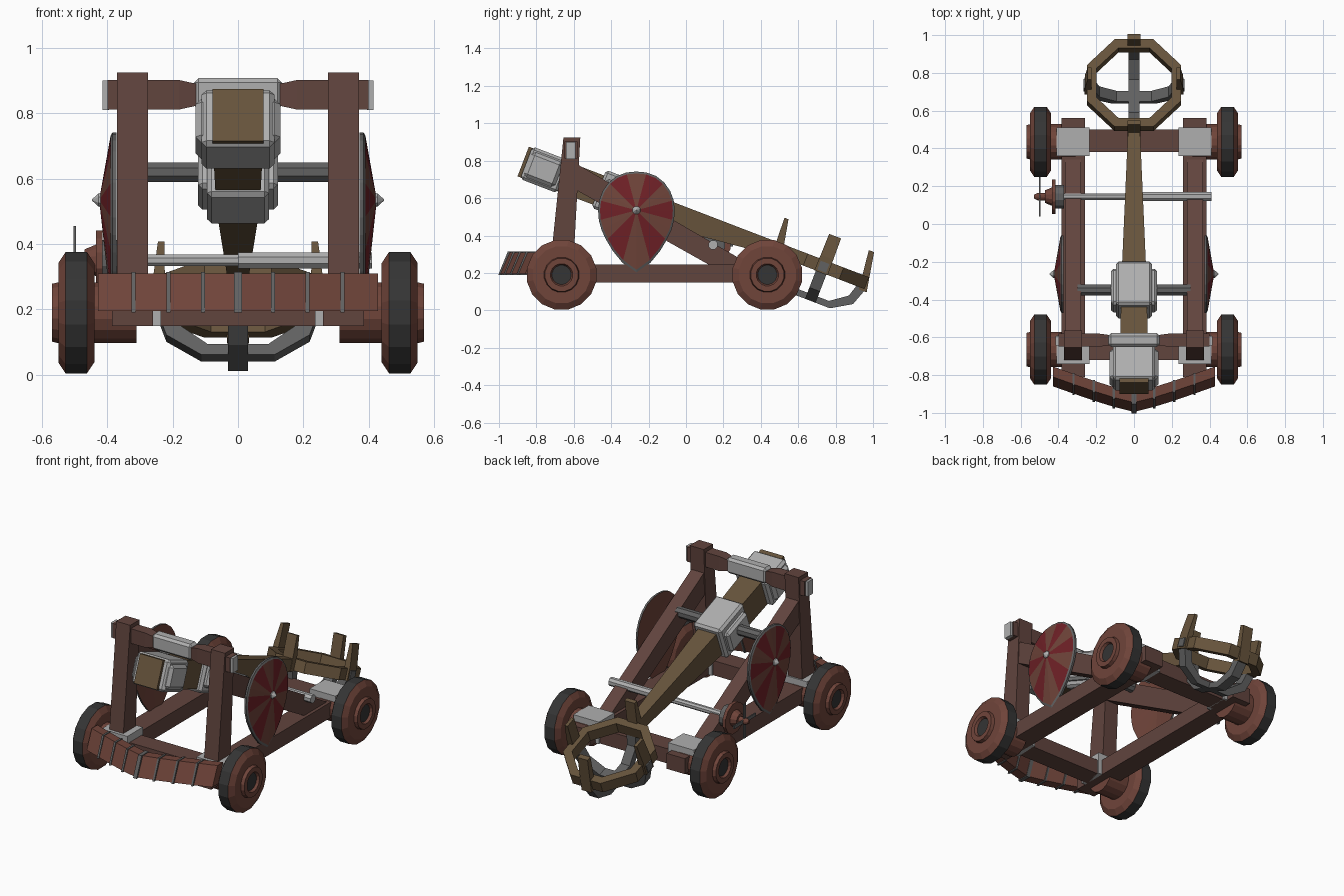
import bpy, bmesh, math
from mathutils import Matrix, Vector

if "Cube" in bpy.data.objects:
    bpy.data.objects.remove(bpy.data.objects["Cube"])


def material(name, *rgb):
    m = bpy.data.materials.new(name)
    m.diffuse_color = (*rgb, 1)
    m.use_nodes = True
    m.node_tree.nodes["Principled BSDF"].inputs["Base Color"].default_value = m.diffuse_color
    return m


TIMBER = material("timber", 0.12, 0.058, 0.048)
WHEEL = material("wheel_wood", 0.16, 0.058, 0.042)
ARM = material("arm_wood", 0.135, 0.088, 0.045)
STEEL = material("steel", 0.43, 0.43, 0.43)
IRON = material("iron", 0.12, 0.12, 0.12)
BLACK = material("tread", 0.035, 0.035, 0.035)
RED = material("red_paint", 0.16, 0.015, 0.02)

# Throwing-arm frame: y runs down the arm, z is normal to it
TILT = Matrix.Translation((0, -0.84, 0.875)) @ Matrix.Rotation(math.radians(-21), 4, 'X')
FLAT = Matrix.Identity(4)


def build(name, verts, faces, mats, ids=None, frame=FLAT, bevel=0):
    me = bpy.data.meshes.new(name)
    me.from_pydata([frame @ Vector(v) for v in verts], [], faces)
    for m in mats:
        me.materials.append(m)
    for p in me.polygons:
        p.material_index = ids[p.index] if ids else 0
    bm = bmesh.new()
    bm.from_mesh(me)
    bmesh.ops.recalc_face_normals(bm, faces=bm.faces)
    bm.to_mesh(me)
    bm.free()
    ob = bpy.data.objects.new(name, me)
    bpy.context.collection.objects.link(ob)
    if bevel:
        mod = ob.modifiers.new("chamfer", 'BEVEL')
        mod.width, mod.segments = bevel, 1
    return ob


def loft(name, rings, mat, frame=FLAT, closed=False, bevel=0, seg_mats=None):
    """Skin a row of equal-sized sections; caps the ends unless closed."""
    n, k = len(rings[0]), len(rings)
    faces, ids = [], []
    for i in range(k if closed else k - 1):
        for j in range(n):
            a, b, t = i * n, (i + 1) % k * n, (j + 1) % n
            faces.append((a + j, a + t, b + t, b + j))
            ids.append(seg_mats[i] if seg_mats else 0)
    if not closed:
        faces += [tuple(range(n)), tuple(range((k - 1) * n, k * n))]
        ids += [0, ids[-1]]
    mats = mat if isinstance(mat, list) else [mat]
    return build(name, [v for r in rings for v in r], faces, mats, ids, frame, bevel)


def prism(name, x0, x1, yz, mat, **kw):
    return loft(name, [[(x, y, z) for y, z in yz] for x in (x0, x1)], mat, **kw)


def box(name, x, y, z, mat, **kw):
    return prism(name, *x, [(y[0], z[0]), (y[1], z[0]), (y[1], z[1]), (y[0], z[1])], mat, **kw)


def lathe(name, prof, y, z, n, mat, seg_mats=None):
    """Revolve (x, radius) points about an axle along x."""
    angs = [2 * math.pi * (i + 0.5) / n for i in range(n)]
    rings = [[(x, y + r * math.cos(a), z + r * math.sin(a)) for a in angs] for x, r in prof]
    return loft(name, rings, mat, seg_mats=seg_mats)


def mirror_range(s, a, b):
    return (s * a, s * b)


for s, side in ((-1, "left"), (1, "right")):
    # Wheels with hubs, and saddles over the rails
    for end, y in (("front", -0.665), ("rear", 0.435)):
        prof = [(0.31, 0.095), (0.44, 0.095), (0.44, 0.155), (0.462, 0.189), (0.528, 0.189),
                (0.55, 0.155), (0.55, 0.095), (0.57, 0.09), (0.57, 0.06), (0.555, 0.052), (0.555, 0.01)]
        lathe(f"{end}_wheel_{side}", [(s * x, r) for x, r in prof], y, 0.19, 16, [WHEEL, BLACK],
              [0, 0, 0, 1, 0, 0, 0, 0, 0, 1])
        ys = (y - 0.075, y + 0.075)
        box(f"{end}_saddle_top_{side}", mirror_range(s, 0.235, 0.41), ys, (0.24, 0.285), STEEL)
        box(f"{end}_saddle_inner_{side}", mirror_range(s, 0.235, 0.26), ys, (0.15, 0.25), STEEL)
        box(f"{end}_saddle_outer_{side}", mirror_range(s, 0.385, 0.41), ys, (0.15, 0.25), STEEL)

    # Side frame
    box(f"side_rail_{side}", mirror_range(s, 0.26, 0.385), (-0.81, 0.56), (0.15, 0.245), TIMBER)
    prism(f"upright_{side}", s * 0.275, s * 0.37,
          [(-0.73, 0.2), (-0.605, 0.2), (-0.565, 0.925), (-0.655, 0.925)], TIMBER)
    prism(f"brace_{side}", s * 0.28, s * 0.365,
          [(-0.64, 0.815), (-0.67, 0.69), (0.2, 0.2), (0.42, 0.2)], TIMBER)
    box(f"top_beam_cap_{side}", mirror_range(s, 0.395, 0.415), (-0.642, -0.592), (0.81, 0.9), STEEL)

    # Shield: painted wedges on a shallow cone, iron rim, steel boss
    half = [.207, .209, .211, .21, .208, .206, .205, .208, .215, .227, .252, .29, .335]
    radii = half + half[-2:0:-1]
    verts, faces, ids = [(s * 0.425, -0.265, 0.535), (s * 0.40, -0.265, 0.535)], [], []
    for i, r in enumerate(radii):
        a = i * math.pi / 12
        for x, k in ((0.390, 0.95), (0.384, 1), (0.372, 1)):
            verts.append((s * x, -0.265 + k * r * math.sin(a), 0.535 + k * r * math.cos(a)))
    for i in range(24):
        a, b = 2 + 3 * i, 2 + 3 * ((i + 1) % 24)
        faces += [(0, a, b), (a, a + 1, b + 1, b), (a + 1, a + 2, b + 2, b + 1), (a + 2, 1, b + 2)]
        ids += [(i + 1) // 2 % 2, 2, 2, 0]
    build(f"shield_{side}", verts, faces, [WHEEL, RED, IRON], ids)
    lathe(f"shield_boss_{side}", [(s * 0.41, 0.024), (s * 0.427, 0.022), (s * 0.447, 0.002)],
          -0.265, 0.535, 8, STEEL)

# Cross beams
box("front_cross_beam", (-0.38, 0.38), (-0.72, -0.6), (0.15, 0.24), TIMBER)
box("rear_cross_beam", (-0.4, 0.4), (0.38, 0.5), (0.15, 0.24), TIMBER)
loft("top_beam", [[(x, -0.615 - h, 0.857 - v), (x, -0.615 + h, 0.857 - v),
                   (x, -0.615 + h, 0.857 + v), (x, -0.615 - h, 0.857 + v)]
                  for x, h, v in ((-0.4, .034, .045), (-0.18, .034, .045), (-0.12, .026, .032),
                                  (0.12, .026, .032), (0.18, .034, .045), (0.4, .034, .045))], TIMBER)
box("top_beam_sleeve", (-0.135, 0.135), (-0.65, -0.578), (0.812, 0.908), STEEL, bevel=0.014)

# Curved ram: leaning planks with straps over the joints
bow = [(0, -0.965), (0.107, -0.938), (0.213, -0.905), (0.32, -0.868), (0.428, -0.83)]
bow = [(-x, y) for x, y in bow[:0:-1]] + bow
loft("front_ram", [[(x, y - 0.03, 0.195), (x, y + 0.03, 0.195), (x, y + 0.075, 0.31), (x, y + 0.02, 0.31)]
                   for x, y in bow], WHEEL)
for i, (x, y) in enumerate(bow[1:-1]):
    w = 0.012 if x == 0 else 0.006
    prism(f"ram_strap_{i}", x - w, x + w, [(y - 0.038, 0.19), (y + 0.034, 0.19), (y + 0.08, 0.314), (y + 0.012, 0.314)], IRON)

# Throwing arm with counterweight, collar and pivot
loft("throwing_arm", [[(-h, u, d), (h, u, d), (h, u, 0), (-h, u, 0)]
                      for u, h, d in ((0, .078, -.17), (.6, .066, -.165), (1.47, .03, -.07))], ARM, frame=TILT)
box("counterweight", (-0.13, 0.13), (0.028, 0.205), (-0.158, -0.015), STEEL, frame=TILT, bevel=0.018)
box("counterweight_band", (-0.112, 0.112), (0.018, 0.23), (-0.178, 0.008), STEEL, frame=TILT, bevel=0.015)
box("arm_collar", (-0.095, 0.095), (0.43, 0.68), (-0.185, 0.032), STEEL, frame=TILT, bevel=0.014)
box("arm_collar_cheeks", (-0.122, 0.122), (0.45, 0.655), (-0.15, -0.01), STEEL, frame=TILT, bevel=0.014)
lathe("pivot_axle", [(-0.3, 0.032), (0.3, 0.032)], -0.35, 0.62, 8, IRON)

# Eight-sided basket ring with four prongs
C = 1.70
ring = []
for i in range(8):
    a = math.radians(22.5 + 45 * i)
    ring.append([(r * math.cos(a), C + r * math.sin(a), w)
                 for r, w in ((0.215, -0.068), (0.268, -0.068), (0.268, 0), (0.215, 0))])
loft("basket_ring", ring, ARM, frame=TILT, closed=True)
prism("prong_front", -0.034, 0.034, [(1.42, -.07), (1.475, -.07), (1.435, .135), (1.412, .135)], ARM, frame=TILT)
prism("prong_rear", -0.034, 0.034, [(1.92, -.08), (1.965, -.08), (1.925, .135), (1.895, .135)], ARM, frame=TILT)
for s, side in ((-1, "left"), (1, "right")):
    loft(f"prong_{side}", [[(s * (x - t), C - h, w), (s * (x + t), C - h, w), (s * (x + t), C + h, w), (s * (x - t), C + h, w)]
                           for x, t, h, w in ((.245, .017, .038, -.07), (.242, .018, .036, .02), (.235, .01, .034, .14))],
         ARM, frame=TILT)
    box(f"strap_rivet_{side}", mirror_range(s, 0.25, 0.268), (C - .025, C + .025), (-.06, -.01), IRON, frame=TILT)

# Two crossed cradle straps below the ring
path = [(-.25, -.04), (-.215, -.14), (-.11, -.205), (.11, -.205), (.215, -.14), (.25, -.04)]
for name, along_x in (("cradle_strap_cross", True), ("cradle_strap_long", False)):
    rings = []
    for p, w in path:
        k = 1 - 0.15 if w > -0.1 else 0.85
        pts = [(p * k, -.03, w + .01), (p * k, .03, w + .01), (p * 1.02, .03, w - .025), (p * 1.02, -.03, w - .025)]
        rings.append([(a, C + b, c) if along_x else (b, C + a, c) for a, b, c in pts])
    loft(name, rings, IRON, frame=TILT)

# Winch: rod, drum, wheel, spindle and thin crank cross
lathe("winch_rod", [(-0.38, .019), (0, .019), (0, .026), (0.41, .026)], 0.145, 0.35, 8, STEEL)
lathe("winch_drum", [(-0.37, .065), (-0.42, .065)], 0.145, 0.35, 12, IRON)
lathe("winch_wheel", [(-0.415, .06), (-0.415, .095), (-0.435, .095), (-0.435, .05), (-0.47, .035),
                      (-0.47, .02), (-0.51, .02), (-0.53, .01)], 0.145, 0.35, 12, WHEEL)
for name, hy, hz in (("crank_bar_level", .105, .01), ("crank_bar_upright", .01, .105)):
    box(name, (-0.504, -0.496), (0.145 - hy, 0.145 + hy), (0.35 - hz, 0.35 + hz), IRON)
